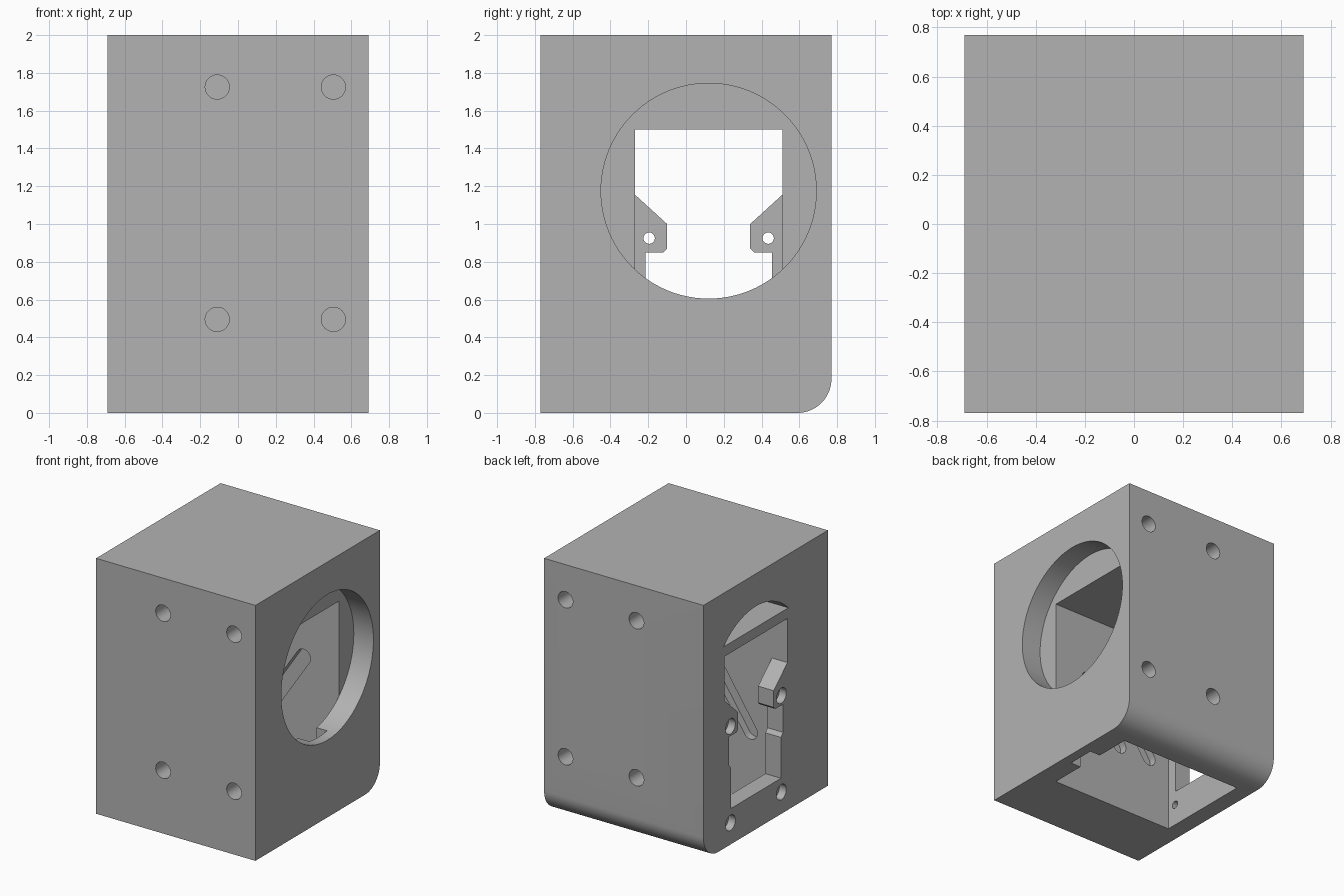
import bpy, bmesh
from math import cos, sin, pi, sqrt, radians
from mathutils import Vector

cube = bpy.data.objects.get("Cube")
if cube:
    bpy.data.objects.remove(cube, do_unlink=True)

grey = bpy.data.materials.new("plain grey")
grey.use_nodes = True
colour = (0.45, 0.45, 0.45, 1)
grey.diffuse_color = colour
grey.node_tree.nodes["Principled BSDF"].inputs["Base Color"].default_value = colour

MID = 0.12        # y of the opening's centre line
RING_Z = 1.175    # height of the round opening's centre
RING_R = 0.57


def prism(name, points, axis, low, high):
    """Extrude a 2D profile along x (profile in y, z) or along y (profile in x, z)."""
    bm = bmesh.new()
    place = (lambda u, v: Vector((low, u, v))) if axis == "x" else (lambda u, v: Vector((u, low, v)))
    face = bm.faces.new([bm.verts.new(place(u, v)) for u, v in points])
    moved = bmesh.ops.extrude_face_region(bm, geom=[face])["geom"]
    step = Vector((high - low, 0, 0)) if axis == "x" else Vector((0, high - low, 0))
    bmesh.ops.translate(bm, vec=step, verts=[g for g in moved if isinstance(g, bmesh.types.BMVert)])
    bmesh.ops.recalc_face_normals(bm, faces=bm.faces)
    mesh = bpy.data.meshes.new(name)
    bm.to_mesh(mesh)
    bm.free()
    ob = bpy.data.objects.new(name, mesh)
    ob.data.materials.append(grey)
    bpy.context.collection.objects.link(ob)
    return ob


def arc(u, v, r, start, end, n):
    angles = [start + (end - start) * i / n for i in range(n + 1)]
    return [(u + r * cos(a), v + r * sin(a)) for a in angles]


def circle(u, v, r, n=32):
    return arc(u, v, r, 0, 2 * pi, n)[:-1]


def rect(u0, u1, v0, v1):
    return [(u0, v0), (u1, v0), (u1, v1), (u0, v1)]


def slot(u0, v0, u1, v1, r):
    d = Vector((u1 - u0, v1 - v0)).angle_signed(Vector((1, 0)))
    return arc(u1, v1, r, d - pi / 2, d + pi / 2, 12) + arc(u0, v0, r, d + pi / 2, d + 3 * pi / 2, 12)


def cut(points, axis, low, high):
    tool = prism("cutter", points, axis, low, high)
    mod = housing.modifiers.new("cut", "BOOLEAN")
    mod.operation = "DIFFERENCE"
    mod.solver = "EXACT"
    mod.object = tool
    bpy.ops.object.modifier_apply(modifier=mod.name)
    bpy.data.objects.remove(tool, do_unlink=True)


# Block with one rounded lower edge at the back
outline = [(-0.77, 2), (-0.77, 0)] + arc(0.59, 0.18, 0.18, -pi / 2, 0, 16) + [(0.77, 2)]
housing = prism("housing", outline, "x", -0.69, 0.69)
bpy.context.view_layer.objects.active = housing
housing.select_set(True)

# Inner cavity, open at the bottom
cut(rect(MID - 0.39, MID + 0.39, -0.1, 1.5), "x", -0.555, 0.52)

# Round recess on the left side, with a cable notch below it
cut(circle(MID, RING_Z, RING_R, 96), "x", 0.52, 0.8)
cut(rect(MID - 0.11, MID + 0.11, -0.1, 0.72), "x", 0.45, 0.61)

# Stepped opening on the right side, leaving two mounting tabs
half = [(0.39, 1.5), (0.39, 1.155), (0.22, 1.0), (0.22, 0.87), (0.24, 0.85),
        (0.335, 0.85), (0.335, 0.63), (0.31, 0.6), (0.31, 0.28)]
cut([(MID + u, v) for u, v in half] + [(MID - u, v) for u, v in reversed(half)], "x", -0.8, -0.5)

# Arched pocket above that opening
rise = 1.58 - RING_Z
side = sqrt(RING_R ** 2 - rise ** 2)
lift = Vector((side, rise)).angle_signed(Vector((1, 0)))
lift = abs(lift)
cut(arc(MID, RING_Z, RING_R, lift, pi - lift, 40), "x", -0.8, -0.2)

# Counterbored screw holes in the right wall
for y in (MID - 0.315, MID + 0.315):
    for z in (0.925, 0.17):
        cut(circle(y, z, 0.03, 24), "x", -0.8, -0.5)
        cut(circle(y, z, 0.06), "x", -0.8, -0.63)

# Blind mounting holes in front and back
for x in (-0.11, 0.505):
    for z in (0.495, 1.725):
        cut(circle(x, z, 0.064), "y", -0.9, -0.62)
        cut(circle(x, z, 0.064), "y", 0.62, 0.9)

# Slanted grooves in the cavity's side walls
for x in (-0.37, -0.09):
    groove = slot(x, 0.53, x + 0.3, 0.98, 0.06)
    cut(groove, "y", MID - 0.45, MID - 0.3)
    cut(groove, "y", MID + 0.3, MID + 0.45)

bpy.ops.object.shade_smooth_by_angle(angle=radians(30))
